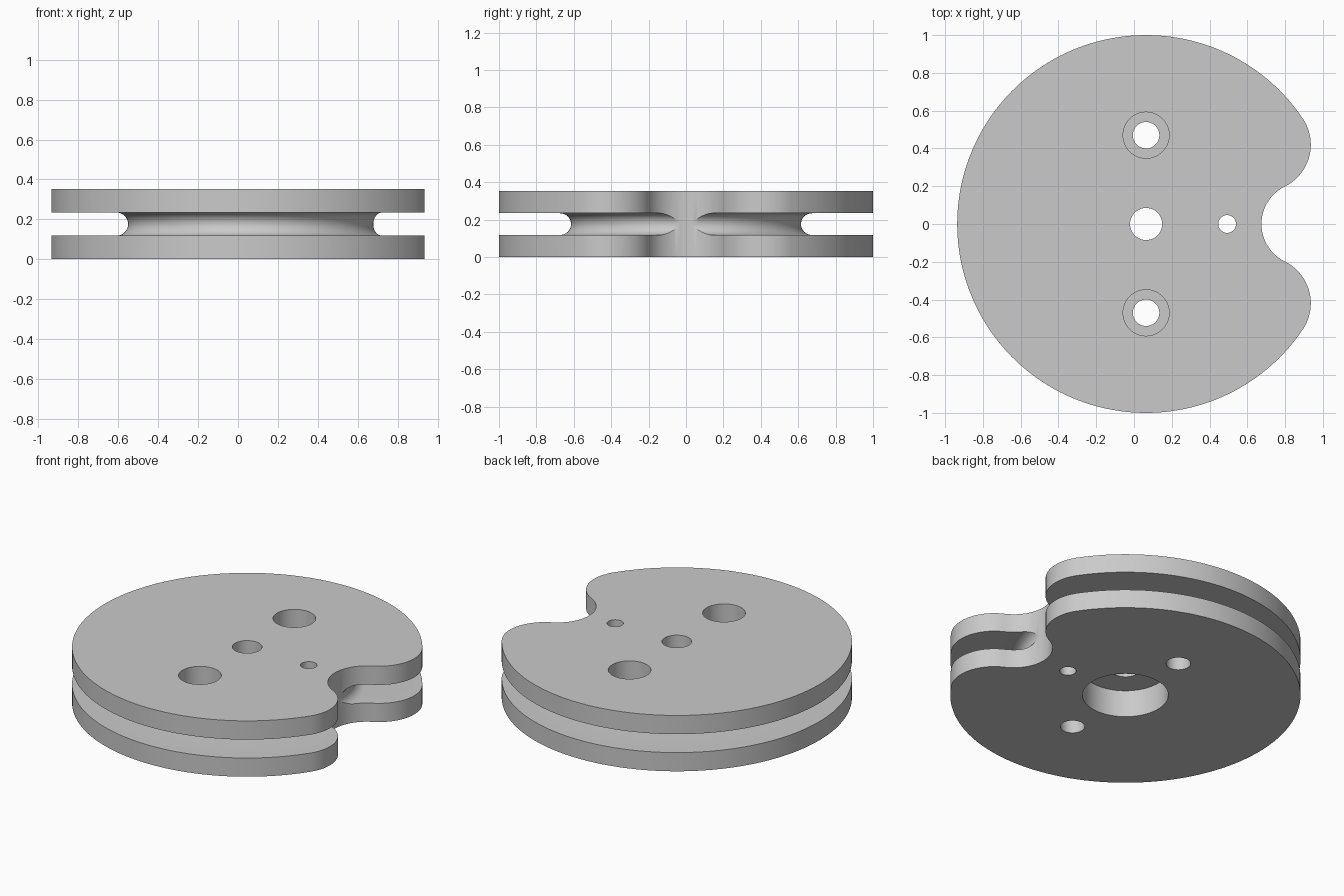
import bpy, bmesh
from math import pi, cos, sin, atan2, radians

cube = bpy.data.objects.get("Cube")
if cube:
    bpy.data.objects.remove(cube, do_unlink=True)

CX, R, H = 0.064, 1.0, 0.352        # disc axis, radius, thickness
LOBE_X, LOBE_Y, LOBE_R = 0.689, 0.42, 0.247
NOTCH_X, NOTCH_R = 0.896, 0.221
GROOVE_R, GROOVE_W, MID = 0.615, 0.058, 0.176

metal = bpy.data.materials.new("plain grey")
metal.use_nodes = True
grey = (0.59, 0.59, 0.59, 1)
metal.diffuse_color = grey
metal.node_tree.nodes["Principled BSDF"].inputs["Base Color"].default_value = grey


def arc(x, y, r, a, b, n):
    return [(x + r * cos(a + (b - a) * i / n), y + r * sin(a + (b - a) * i / n))
            for i in range(n + 1)]


def to_object(name, bm):
    bmesh.ops.recalc_face_normals(bm, faces=bm.faces)
    mesh = bpy.data.meshes.new(name)
    bm.to_mesh(mesh)
    bm.free()
    mesh.materials.append(metal)
    ob = bpy.data.objects.new(name, mesh)
    bpy.context.collection.objects.link(ob)
    return ob


def prism(name, outline, z0, z1):
    bm = bmesh.new()
    face = bm.faces.new([bm.verts.new((x, y, z0)) for x, y in outline])
    # keep the starting face as the bottom cap
    top = bmesh.ops.extrude_face_region(bm, geom=[face], use_keep_orig=True)["geom"]
    bmesh.ops.translate(bm, vec=(0, 0, z1 - z0),
                        verts=[g for g in top if isinstance(g, bmesh.types.BMVert)])
    return to_object(name, bm)


def ring(name, profile, steps):
    # closed profile of (radius, z) turned around the disc axis
    bm = bmesh.new()
    loops = [[bm.verts.new((CX + r * cos(a), r * sin(a), z)) for r, z in profile]
             for a in (2 * pi * (i + 0.5) / steps for i in range(steps))]
    n = len(profile)
    for i in range(steps):
        p, q = loops[i], loops[(i + 1) % steps]
        for j in range(n):
            k = (j + 1) % n
            bm.faces.new((p[j], p[k], q[k], q[j]))
    return to_object(name, bm)


def bore(x, y, r, z0, z1):
    return prism("bore_cutter", arc(x, y, r, 0, 2 * pi, 64)[:-1], z0, z1)


# Disc outline: rim, rounded lobes and the notch, all tangent
rim = atan2(LOBE_Y, LOBE_X - CX)
meet = atan2(-LOBE_Y, NOTCH_X - LOBE_X)
upper = arc(LOBE_X, LOBE_Y, LOBE_R, meet, rim, 32)
lower = [(x, -y) for x, y in reversed(upper)]
notch = arc(NOTCH_X, 0, NOTCH_R, pi - meet, pi + meet, 40)
outline = upper[:-1] + arc(CX, 0, R, rim, 2 * pi - rim, 144) + lower[1:] + notch[1:-1]
pulley = prism("grooved_disc", outline, 0, H)

# Round-bottomed groove around the rim
groove = arc(GROOVE_R + GROOVE_W, MID, GROOVE_W, pi / 2, 3 * pi / 2, 16)
groove += [(1.3, MID - GROOVE_W), (1.3, MID + GROOVE_W)]
cutters = [ring("groove_cutter", groove, 144)]

# Axle hole with a wide recess below, and the small pin hole
cutters += [bore(CX, 0, 0.085, -0.1, 0.5), bore(CX, 0, 0.245, -0.1, 0.17),
            bore(0.493, 0, 0.047, -0.1, 0.5)]

# Screw holes, counterbored from the top
for y in (-0.47, 0.47):
    cutters += [bore(CX, y, 0.07, -0.1, 0.5), bore(CX, y, 0.122, MID, 0.5)]

for c in cutters:
    mod = pulley.modifiers.new(c.name, 'BOOLEAN')
    mod.operation = 'DIFFERENCE'
    mod.solver = 'EXACT'
    mod.object = c
bpy.context.view_layer.update()
cut = bpy.data.meshes.new_from_object(
    pulley.evaluated_get(bpy.context.evaluated_depsgraph_get()))
pulley.modifiers.clear()
pulley.data = cut
for c in cutters:
    bpy.data.objects.remove(c, do_unlink=True)

bpy.ops.object.select_all(action='DESELECT')
pulley.select_set(True)
bpy.context.view_layer.objects.active = pulley
bpy.ops.object.shade_smooth_by_angle(angle=radians(30))
